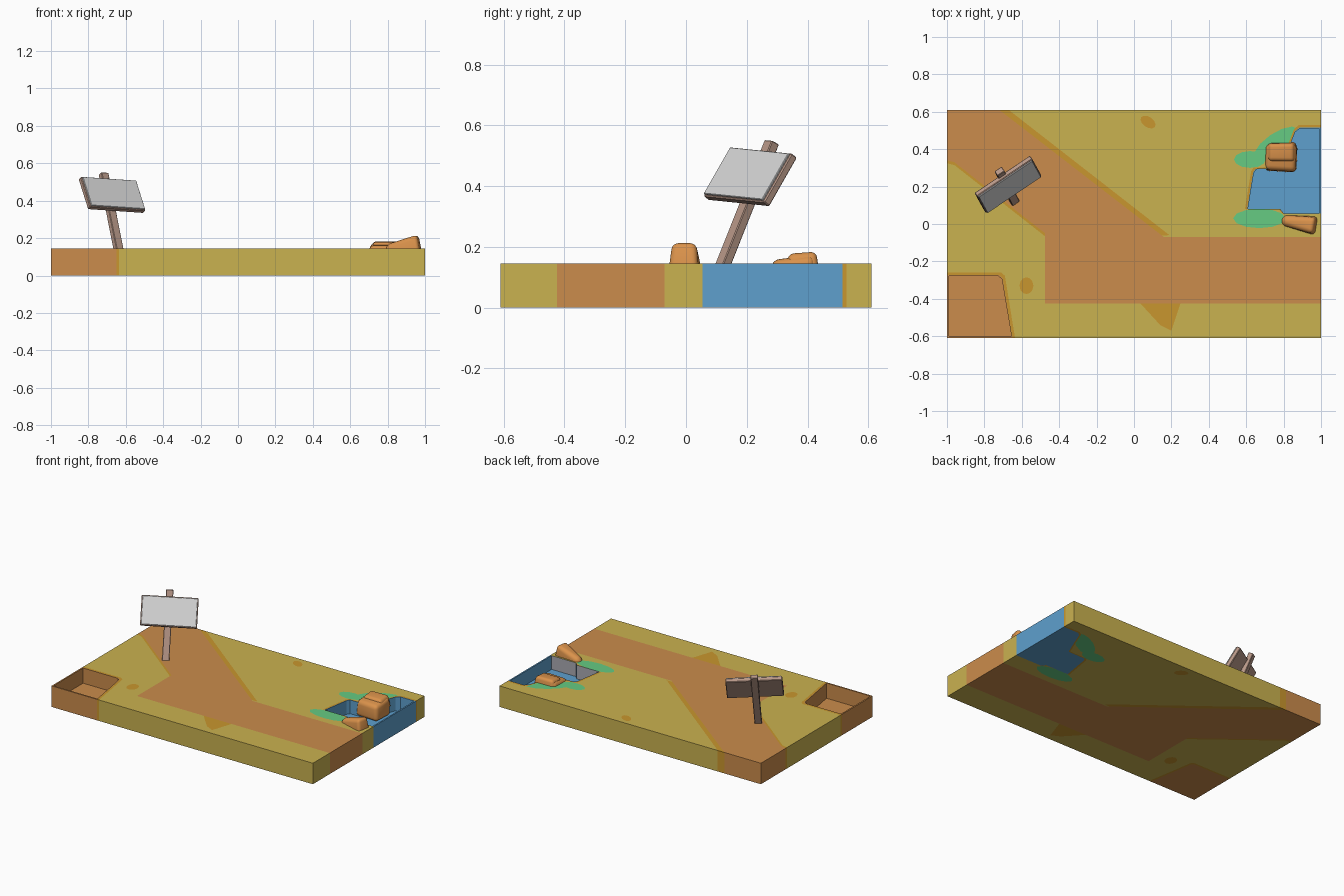
import bpy, bmesh, math
from mathutils import Vector, Matrix

if "Cube" in bpy.data.objects:
    bpy.data.objects.remove(bpy.data.objects["Cube"])

TOP, HALF_Y = 0.145, 0.61


def material(name, code):
    m = bpy.data.materials.new(name)
    srgb = [int(code[i:i + 2], 16) / 255 for i in (0, 2, 4)]
    m.diffuse_color = (*[((c + 0.055) / 1.055) ** 2.4 for c in srgb], 1)
    m.use_nodes = True
    m.node_tree.nodes["Principled BSDF"].inputs["Base Color"].default_value = m.diffuse_color
    return m


SAND, EARTH, EDGE, GREEN, BLUE, GREY = range(6)
ground_mats = [material("sand", "CAB250"), material("earth brown", "CB8C4C"),
               material("dry edge orange", "C9962E"), material("grass green", "66CB82"),
               material("water blue", "5EA0CE"), material("bank grey", "AAAAB2")]
wood = material("weathered wood", "B89888")
panel_grey = material("panel grey", "D6D6D6")
rock_mat = material("rock orange", "DA924B")


def make(name, bm, mats, smooth=None):
    me = bpy.data.meshes.new(name)
    bm.to_mesh(me)
    bm.free()
    ob = bpy.data.objects.new(name, me)
    bpy.context.collection.objects.link(ob)
    for m in mats:
        me.materials.append(m)
    if smooth:
        bpy.context.view_layer.objects.active = ob
        ob.select_set(True)
        bpy.ops.object.shade_smooth_by_angle(angle=math.radians(smooth))
        ob.select_set(False)


def inside(p, poly):
    hit = False
    for (x1, y1), (x2, y2) in zip(poly, poly[1:] + poly[:1]):
        if (y1 > p.y) != (y2 > p.y) and p.x < x1 + (p.y - y1) * (x2 - x1) / (y2 - y1):
            hit = not hit
    return hit


def ellipse(x, y, rx, ry, tilt=0, n=12):
    """Rounded patch outline."""
    pts = [Matrix.Rotation(tilt, 2) @ Vector((rx * math.cos(i * math.tau / n), ry * math.sin(i * math.tau / n)))
           for i in range(n)]
    return [(x + p.x, y + p.y) for p in pts]


def scaled(poly, k, rim=0):
    """Outline scaled about its first point, kept a rim width inside the slab."""
    ax, ay = poly[0]
    fit = lambda v, lim: max(-lim, min(lim, v))
    return [(fit(ax + (x - ax) * k, 1 - rim), fit(ay + (y - ay) * k, HALF_Y - rim)) for x, y in poly]


# outlines of the path, pond and corner pit
path = [(-1, .34), (-.96, .33), (-.475, -.05), (-.475, -.425), (1, -.425), (1, -.07),
        (.16, -.07), (-.72, HALF_Y), (-1, HALF_Y)]
fringe = [(-1, .325), (-.96, .315), (-.47, -.07), (.19, -.06), (-.67, HALF_Y), (-1, HALF_Y)]
bump = [(.03, -.42), (.14, -.54), (.2, -.57), (.25, -.42)]
pond = [(1, .055), (1, .515), (.885, .515), (.86, .495), (.835, .43), (.78, .298), (.65, .295),
        (.637, .275), (.605, .08), (.78, .08), (.8, .055)]
pit = [(-1, -HALF_Y), (-.65, -HALF_Y), (-.702, -.29), (-.72, -.274), (-1, -.274)]

# ground regions, later ones lie over earlier ones: colour, height, outline
regions = [
    (EDGE, TOP, fringe), (EDGE, TOP, bump), (EARTH, TOP, path),
    (EDGE, TOP, ellipse(.075, .545, .045, .028, -.6)),
    (EDGE, TOP, ellipse(-.575, -.33, .037, .045)),
    (GREEN, TOP, ellipse(.62, .345, .085, .045)), (GREEN, TOP, ellipse(.76, .43, .14, .055, .6)),
    (EDGE, TOP, scaled(pond, 1.03)),
    (GREEN, TOP, ellipse(.67, .03, .14, .052)),
    (BLUE, TOP, pond), (BLUE, .05, scaled(pond, .99, .01)),
    (EDGE, TOP, scaled(pit, 1.04)), (EARTH, TOP, pit), (EARTH, .04, scaled(pit, .985, .01)),
]

# flat plan, sliced along every region outline
plan = bmesh.new()
bmesh.ops.create_grid(plan, x_segments=1, y_segments=1, size=1, matrix=Matrix.Diagonal((1, HALF_Y, 1, 1)))
for _, _, poly in regions:
    for a, b in zip(poly, poly[1:] + poly[:1]):
        if math.dist(a, b) < 1e-4:
            continue
        near = set()
        for f in plan.faces:
            if all(max(v.co[k] for v in f.verts) >= min(a[k], b[k]) - 1e-4 and
                   min(v.co[k] for v in f.verts) <= max(a[k], b[k]) + 1e-4 for k in (0, 1)):
                near.update([f, *f.edges, *f.verts])
        bmesh.ops.bisect_plane(plan, geom=list(near), dist=1e-5, plane_co=(*a, 0),
                               plane_no=(b[1] - a[1], a[0] - b[0], 0))
cell = {}
for f in plan.faces:
    cell[f] = (SAND, TOP)
    for col, h, poly in regions:
        if inside(f.calc_center_median(), poly):
            cell[f] = (col, h)

# raise each plan cell to its height, with walls at steps and borders
slab = bmesh.new()


def face(pts, mat):
    slab.faces.new([slab.verts.new(p) for p in pts]).material_index = mat


for f, (col, h) in cell.items():
    xy = [(v.co.x, v.co.y) for v in f.verts]
    face([(x, y, h) for x, y in xy], col)
    face([(x, y, 0) for x, y in reversed(xy)], col)
    for loop in f.loops:
        a, b = loop.vert.co, loop.link_loop_next.vert.co
        other = [g for g in loop.edge.link_faces if g != f]
        wall, low = cell[other[0]] if other else (col, 0)
        if h - low > 1e-4:
            if other and wall == BLUE and (a - b).normalized().x > .7:
                wall = GREY
            face([(a.x, a.y, low), (b.x, b.y, low), (b.x, b.y, h), (a.x, a.y, h)], wall)
plan.free()
bmesh.ops.remove_doubles(slab, verts=slab.verts, dist=1e-5)
make("ground_slab", slab, ground_mats)


def block(name, mat, frame, size, bevel):
    bm = bmesh.new()
    bmesh.ops.create_cube(bm, size=1, matrix=frame @ Matrix.Diagonal((*size, 1)))
    bmesh.ops.bevel(bm, geom=bm.edges[:], offset=bevel, segments=1, affect='EDGES')
    make(name, bm, [mat])


def frame(origin, u, up):
    u, up = Vector(u).normalized(), Vector(up).normalized()
    n = u.cross(up).normalized()
    m = Matrix((u, n.cross(u), n)).transposed().to_4x4()
    m.translation = origin
    return m


# leaning signpost: post, board, blank panel
across = (.29, .195, -.02)
foot, head = Vector((-.636, .118, .13)), Vector((-.72, .282, .545))
block("sign_post", wood, frame((foot + head) / 2, across, head - foot),
      (.046, (head - foot).length, .032), .003)
board = frame((-.665, .20, .44), across, (-.04, .095, .155))
block("sign_board", wood, board @ Matrix.Translation((0, 0, -.017)), (.358, .192, .028), .004)
block("sign_panel", panel_grey, board, (.346, .182, .008), .002)


def rock(name, centre, size, turn, top, narrow, slope, bevel):
    """Rounded block: top shrunk, left end narrowed, top sloping up along x and y."""
    bm = bmesh.new()
    bmesh.ops.create_cube(bm, size=1)
    for v in bm.verts:
        if v.co.x < 0:
            v.co.y *= narrow
        if v.co.z > 0:
            v.co.z += slope[0] * v.co.x + slope[1] * v.co.y
            v.co.x *= top
            v.co.y *= top
    bm.transform(Matrix.Translation(centre) @ Matrix.Rotation(turn, 4, 'Z') @ Matrix.Diagonal((*size, 1)))
    bmesh.ops.bevel(bm, geom=bm.edges[:], offset=bevel, segments=4, profile=.5, affect='EDGES')
    make(name, bm, [rock_mat], 50)


# rocks at the water
rock("pond_rock_lower", (.785, .355, .108), (.175, .155, .115), -.04, .92, .95, (0, .15), .025)
rock("pond_rock_upper", (.788, .383, .14), (.165, .115, .082), 0, .8, .95, (0, .08), .018)
rock("shore_rock", (.88, .006, .15), (.205, .108, .085), -.17, .8, .55, (.6, 0), .022)
